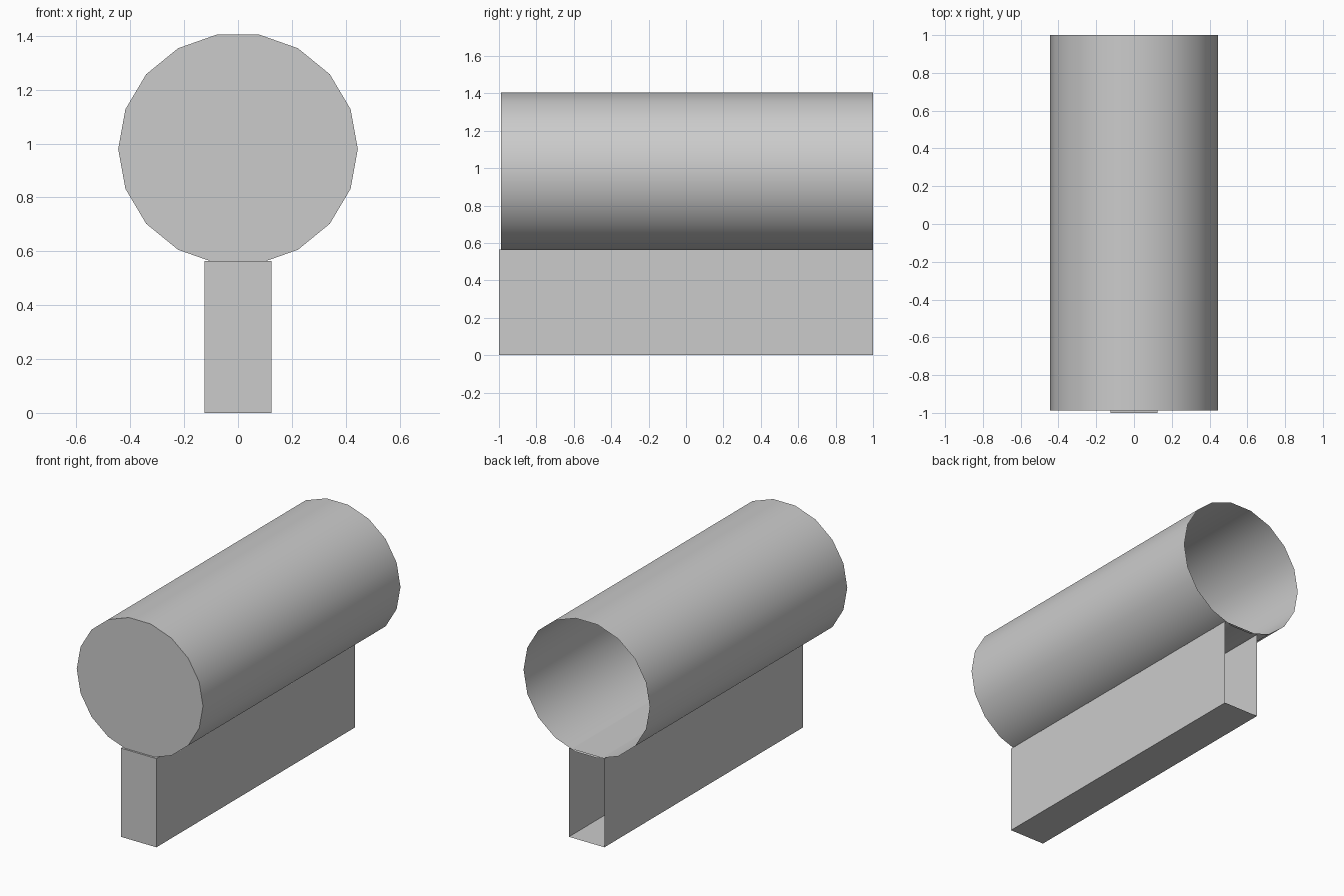
import bpy, bmesh, math

cube = bpy.data.objects.get("Cube")
if cube:
    bpy.data.objects.remove(cube)

grey = bpy.data.materials.new("plain_grey")
grey.use_nodes = True
colour = (0.6, 0.6, 0.6, 1)
grey.diffuse_color = colour
grey.node_tree.nodes["Principled BSDF"].inputs["Base Color"].default_value = colour


def open_tube(name, profile, front, back):
    """Extrude an x-z profile along y, closed at the front and open at the back."""
    bm = bmesh.new()
    near = [bm.verts.new((x, front, z)) for x, z in profile]
    far = [bm.verts.new((x, back, z)) for x, z in profile]
    bm.faces.new(near)
    n = len(profile)
    for i in range(n):
        j = (i + 1) % n
        bm.faces.new((near[j], near[i], far[i], far[j]))
    mesh = bpy.data.meshes.new(name)
    bm.to_mesh(mesh)
    bm.free()
    mesh.materials.append(grey)
    obj = bpy.data.objects.new(name, mesh)
    bpy.context.collection.objects.link(obj)
    return obj


# Hollow barrel: 18 sides, flat side on top
SIDES = 18
angles = [math.tau * i / SIDES for i in range(SIDES)]
ring = [(0.445 * math.cos(a), 0.98 + 0.432 * math.sin(a)) for a in angles]
barrel = open_tube("barrel", ring, -0.988, 1)

# Hollow rectangular base under the barrel
W, H = 0.125, 0.565
open_tube("base", [(-W, 0), (W, 0), (W, H), (-W, H)], -1, 1)

# Smooth barrel wall with a sharp front rim
bpy.ops.object.select_all(action='DESELECT')
barrel.select_set(True)
bpy.context.view_layer.objects.active = barrel
bpy.ops.object.shade_smooth_by_angle(angle=math.radians(40))
